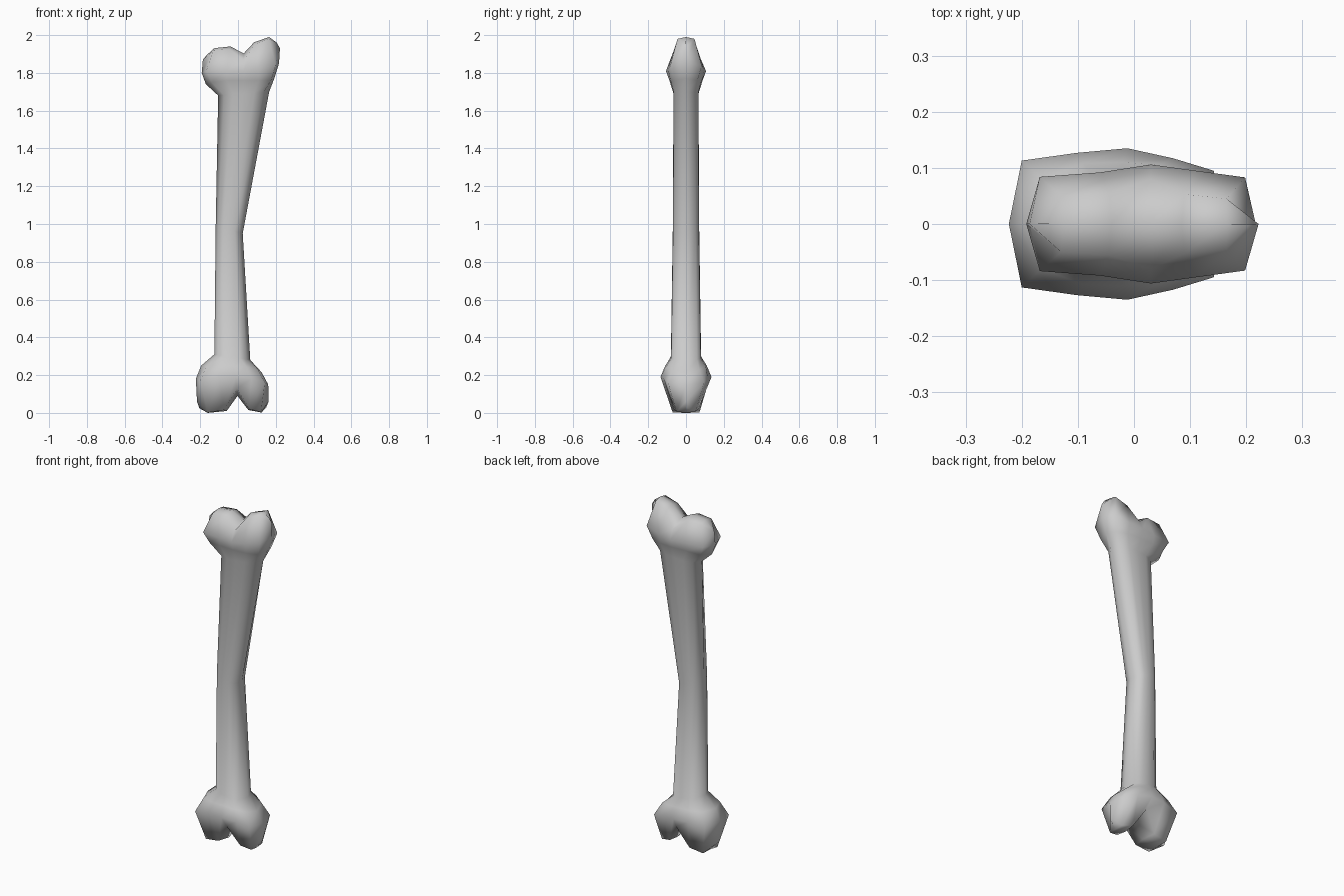
import bpy, bmesh

U = (-1, -0.78, -0.42, 0, 0.42, 0.78, 1)      # column spread across a shaft section
D = (0, 0.72, 0.98, 1, 0.98, 0.72, 0)         # relative depth per column


def shaft_row(x0, x1, z0, z1, depth):
    """Oval section, tilted from (x0, z0) to (x1, z1)."""
    return [(x0 + (x1 - x0) * (u + 1) / 2, z0 + (z1 - z0) * (u + 1) / 2, d * depth)
            for u, d in zip(U, D)]


# Two-lobed ends: each entry is (x, z, half depth), left to right.
# Last / first row is the crest along y = 0 where front and back meet.
lower = [
    [(-.205, .035, 0), (-.16, .01, 0), (-.06, .02, 0), (-.003, .10, 0),
     (.055, .025, 0), (.125, .012, 0), (.15, .04, 0)],
    [(-.217, .07, 0), (-.16, .012, .07), (-.075, .025, .075), (-.005, .14, .10),
     (.06, .03, .065), (.122, .015, .05), (.162, .07, 0)],
    [(-.223, .19, 0), (-.20, .18, .113), (-.10, .20, .127), (-.012, .20, .135),
     (.07, .19, .117), (.142, .17, .095), (.16, .16, 0)],
    [(-.195, .26, 0), (-.165, .26, .08), (-.09, .26, .108), (-.02, .26, .11),
     (.045, .255, .105), (.105, .24, .07), (.125, .225, 0)],
]
upper = [
    [(-.17, 1.75, 0), (-.14, 1.76, .065), (-.06, 1.77, .082), (.03, 1.77, .088),
     (.11, 1.77, .082), (.175, 1.77, .06), (.192, 1.78, 0)],
    [(-.192, 1.81, 0), (-.168, 1.82, .084), (-.06, 1.82, .092), (.03, 1.82, .106),
     (.11, 1.83, .095), (.198, 1.85, .083), (.217, 1.86, 0)],
    [(-.186, 1.88, 0), (-.13, 1.93, .05), (-.045, 1.935, .055), (.03, 1.875, .08),
     (.09, 1.96, .053), (.165, 1.99, .045), (.222, 1.94, 0)],
    [(-.165, 1.905, 0), (-.125, 1.941, 0), (-.04, 1.95, 0), (.03, 1.913, 0),
     (.085, 1.972, 0), (.165, 2.0, 0), (.205, 1.97, 0)],
]
shaft = [
    shaft_row(-.125, .065, .32, .29, .08),
    shaft_row(-.118, .025, 1.0, .96, .07),
    shaft_row(-.105, .165, 1.69, 1.71, .066),
]

# Loft all sections into one closed skin
bm = bmesh.new()
rings = []
for row in lower + shaft + upper:
    front = [(x, -d, z) for x, z, d in row]
    back = [(x, d, z) for x, z, d in row[-2:0:-1]]
    rings.append([bm.verts.new(p) for p in front + back])
n = len(rings[0])
for a, b in zip(rings, rings[1:]):
    for i in range(n):
        j = (i + 1) % n
        bm.faces.new((a[i], a[j], b[j], b[i]))
bmesh.ops.remove_doubles(bm, verts=bm.verts, dist=0.0005)
bmesh.ops.recalc_face_normals(bm, faces=bm.faces)
for f in bm.faces:
    f.smooth = True

mesh = bpy.data.meshes.new("bone")
bm.to_mesh(mesh)
bm.free()
bone = bpy.data.objects.new("bone", mesh)
bpy.context.collection.objects.link(bone)
# Rest the lower lobes on the ground
bone.location.z = -min(v.co.z for v in mesh.vertices)
